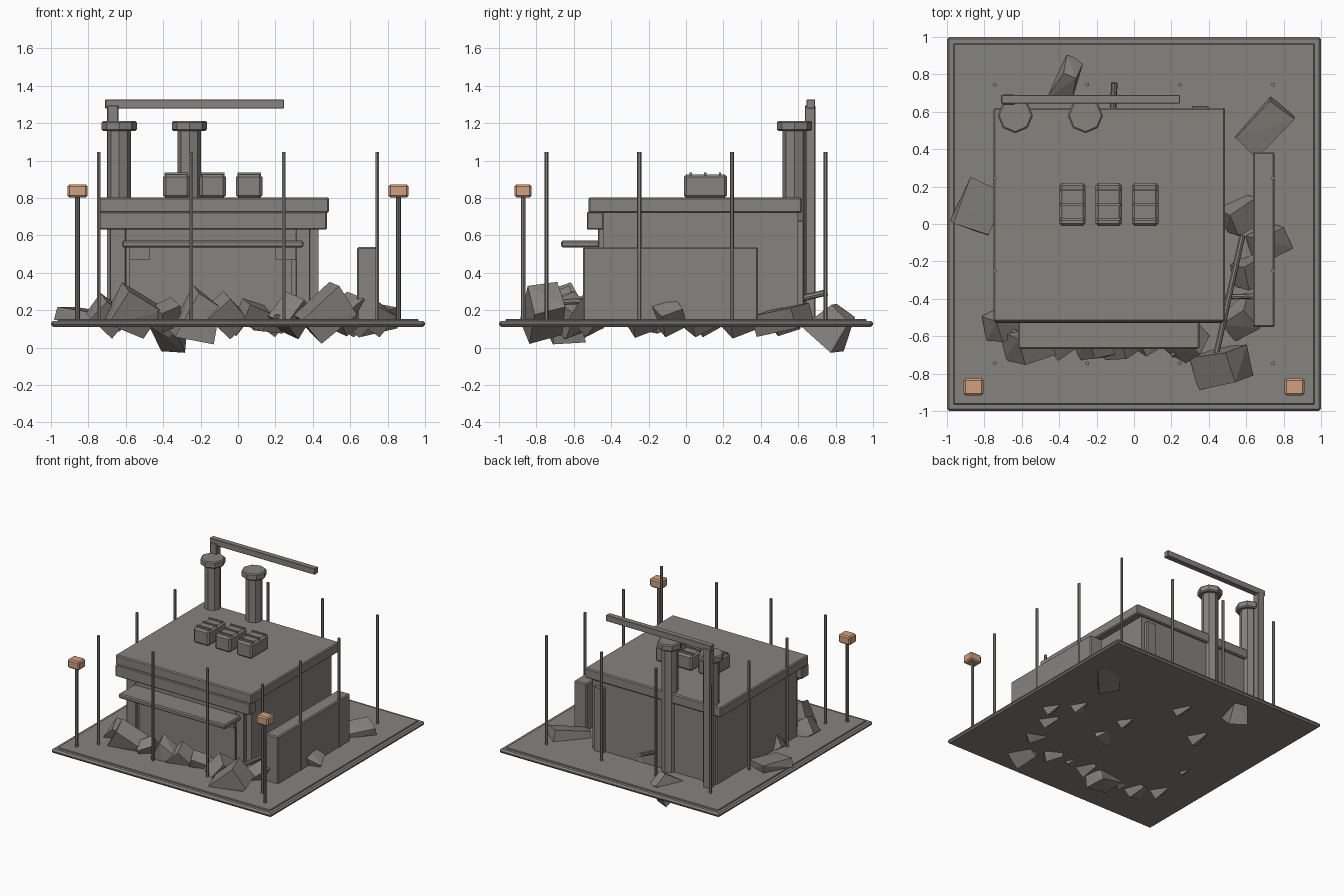
import bpy, bmesh, math, random
from mathutils import Vector, Matrix, Euler

if "Cube" in bpy.data.objects:
    bpy.data.objects.remove(bpy.data.objects["Cube"])

random.seed(4)


def material(name, rgb):
    m = bpy.data.materials.new(name)
    m.diffuse_color = (*rgb, 1)
    m.use_nodes = True
    m.node_tree.nodes["Principled BSDF"].inputs["Base Color"].default_value = m.diffuse_color
    return m


CONCRETE = material("concrete grey", (0.235, 0.228, 0.21))
LAMP = material("warm lamp", (0.63, 0.35, 0.21))


def finish(name, bm, mat):
    me = bpy.data.meshes.new(name)
    bm.to_mesh(me)
    bm.free()
    me.materials.append(mat)
    ob = bpy.data.objects.new(name, me)
    bpy.context.collection.objects.link(ob)
    return ob


def box(name, x, y, z, bevel=0.006, mat=CONCRETE):
    """Box from (min, max) ranges with a small chamfer."""
    bm = bmesh.new()
    bmesh.ops.create_cube(bm, size=1)
    for v in bm.verts:
        v.co = Vector([(r[0] + r[1]) / 2 + c * (r[1] - r[0]) for r, c in zip((x, y, z), v.co)])
    if bevel:
        bmesh.ops.bevel(bm, geom=bm.edges[:], offset=bevel, segments=1, affect='EDGES')
    return finish(name, bm, mat)


def rod(name, a, b, r, sides=8, bevel=0):
    """Prism running from point a to point b."""
    a, b = Vector(a), Vector(b)
    d = b - a
    bm = bmesh.new()
    bmesh.ops.create_cone(bm, cap_ends=True, segments=sides, radius1=r, radius2=r, depth=d.length)
    if bevel:
        rims = [e for e in bm.edges if abs(e.verts[0].co.z - e.verts[1].co.z) < 1e-5]
        bmesh.ops.bevel(bm, geom=rims, offset=bevel, segments=1, affect='EDGES')
    rot = Vector((0, 0, 1)).rotation_difference(d.normalized()).to_matrix().to_4x4()
    bm.transform(Matrix.Translation((a + b) / 2) @ rot)
    return finish(name, bm, CONCRETE)


def rock(name, pos, size, turn, jitter=0.06, taper=1.0):
    """Broken block: tilted box with slightly uneven corners."""
    bm = bmesh.new()
    bmesh.ops.create_cube(bm, size=1)
    for v in bm.verts:
        k = taper if v.co.z > 0 else 1
        v.co = Vector([(c * (k if i < 2 else 1) + random.uniform(-jitter, jitter)) * s
                       for i, (c, s) in enumerate(zip(v.co, size))])
    turned = Euler([math.radians(t) for t in turn]).to_matrix().to_4x4()
    bm.transform(Matrix.Translation(pos) @ turned)
    hull = bmesh.ops.convex_hull(bm, input=bm.verts[:])
    keep = {g for g in hull["geom"] if isinstance(g, bmesh.types.BMFace)}
    bmesh.ops.delete(bm, geom=[f for f in bm.faces if f not in keep], context='FACES_ONLY')
    bmesh.ops.recalc_face_normals(bm, faces=bm.faces[:])
    return finish(name, bm, CONCRETE)


# Ground slab with a raised inner field
box("ground_slab", (-1, 1), (-1, 1), (0.11, 0.143), 0.012)
box("ground_inner", (-0.965, 0.965), (-0.965, 0.965), (0.13, 0.152), 0.004)

# Building shell
box("building_body", (-0.70, 0.43), (-0.44, 0.60), (0.14, 0.73), 0)
box("roof_slab", (-0.75, 0.487), (-0.522, 0.62), (0.72, 0.802), 0.008)
box("front_lintel", (-0.745, 0.475), (-0.53, -0.44), (0.63, 0.725))
for x in ((-0.685, -0.60), (0.31, 0.385)):
    box("front_pillar", x, (-0.47, -0.43), (0.14, 0.64), 0.004)
box("front_header", (-0.60, 0.31), (-0.47, -0.43), (0.565, 0.635), 0)
box("front_door", (-0.58, 0.29), (-0.455, -0.43), (0.14, 0.57), 0)
box("awning", (-0.62, 0.35), (-0.668, -0.46), (0.535, 0.572), 0.008)
for x in ((-0.58, -0.47), (0.20, 0.31)):
    box("awning_bracket", x, (-0.50, -0.44), (0.47, 0.54), 0)
box("rear_pilaster", (0.31, 0.40), (0.57, 0.632), (0.14, 0.68))

# Chimneys
for x in (-0.635, -0.26):
    rod("chimney_shaft", (x, 0.58, 0.14), (x, 0.58, 1.17), 0.063)
    rod("chimney_cap", (x, 0.58, 1.158), (x, 0.58, 1.212), 0.094, 8, 0.008)

# Crane mast and boom
box("crane_mast", (-0.70, -0.64), (0.635, 0.692), (0.14, 1.295), 0.004)
box("crane_boom", (-0.71, 0.245), (0.645, 0.69), (1.277, 1.327), 0.003)

# Roof vents with raised slats
for x in (-0.33, -0.135, 0.06):
    box("roof_vent", (x - 0.07, x + 0.07), (-0.012, 0.22), (0.80, 0.925), 0.014)
    for y in (0.025, 0.103, 0.182):
        box("vent_slat", (x - 0.062, x + 0.062), (y - 0.006, y + 0.006), (0.915, 0.935), 0)

# Side barrier wall
box("side_barrier", (0.636, 0.75), (-0.552, 0.385), (0.14, 0.537), 0.008)

# Fence poles around the perimeter
steps = (-0.745, -0.25, 0.245, 0.745)
for x in steps:
    for y in steps:
        if max(abs(x), abs(y)) > 0.7:
            rod("fence_pole", (x, y, 0.12), (x, y, 1.045), 0.011, 6)

# Lamp posts at the front corners
for s in (-1, 1):
    c = s * 0.858
    rod("lamp_post", (c, -0.87, 0.13), (c, -0.87, 0.81), 0.013)
    box("lamp_box", (c - 0.053, c + 0.053), (-0.916, -0.826), (0.802, 0.872), 0.01, LAMP)

# Large fallen blocks
rock("corner_block", (0.47, -0.76, 0.185), (0.25, 0.17, 0.17), (12, -40, 8))
rock("rear_block", (0.69, 0.515, 0.15), (0.29, 0.16, 0.12), (12, -8, 46))
rock("left_plate", (-0.83, 0.09, 0.17), (0.20, 0.26, 0.07), (0, 8, -22))
rock("front_block", (-0.56, -0.64, 0.19), (0.21, 0.15, 0.19), (20, 25, 20))

# Small half-buried rubble: x, y, width, sideways tilt
for x, y, w, tilt in (
        (-0.70, -0.53, 0.16, 35), (-0.38, -0.63, 0.13, -20), (-0.06, -0.63, 0.17, 40),
        (0.08, -0.62, 0.13, 20), (0.29, -0.63, 0.17, -50), (0.57, 0.05, 0.17, 20),
        (0.72, -0.10, 0.16, 30), (0.62, -0.25, 0.16, 35), (0.58, -0.50, 0.17, -35),
        (0.16, 0.10, 0.16, 30), (0.16, -0.16, 0.17, 10), (-0.05, 0.51, 0.16, 30),
        (-0.40, 0.26, 0.17, 30), (-0.66, -0.19, 0.13, 30)):
    rock("rubble_block", (x, y, 0.175), (w, 0.8 * w, 0.85 * w), (25, tilt, 30))

# Pointed shards
rock("front_shard", (-0.21, -0.65, 0.165), (0.22, 0.16, 0.24), (10, 22, 10), 0.1, 0.6)
rock("rear_shard", (-0.355, 0.78, 0.12), (0.14, 0.24, 0.18), (-38, 0, -22), 0.08, 0.55)

# Loose bars
rod("loose_bar", (0.43, -0.74, 0.24), (0.58, -0.06, 0.27), 0.016)
rod("loose_bar", (0.49, -0.39, 0.20), (0.64, -0.385, 0.23), 0.014)
rod("loose_bar", (-0.115, 0.56, 0.25), (-0.105, 0.755, 0.295), 0.017)
rod("loose_bar", (0.20, -0.70, 0.16), (0.38, -0.60, 0.17), 0.016)
rod("loose_bar", (-0.72, -0.50, 0.16), (-0.60, -0.62, 0.23), 0.016)
